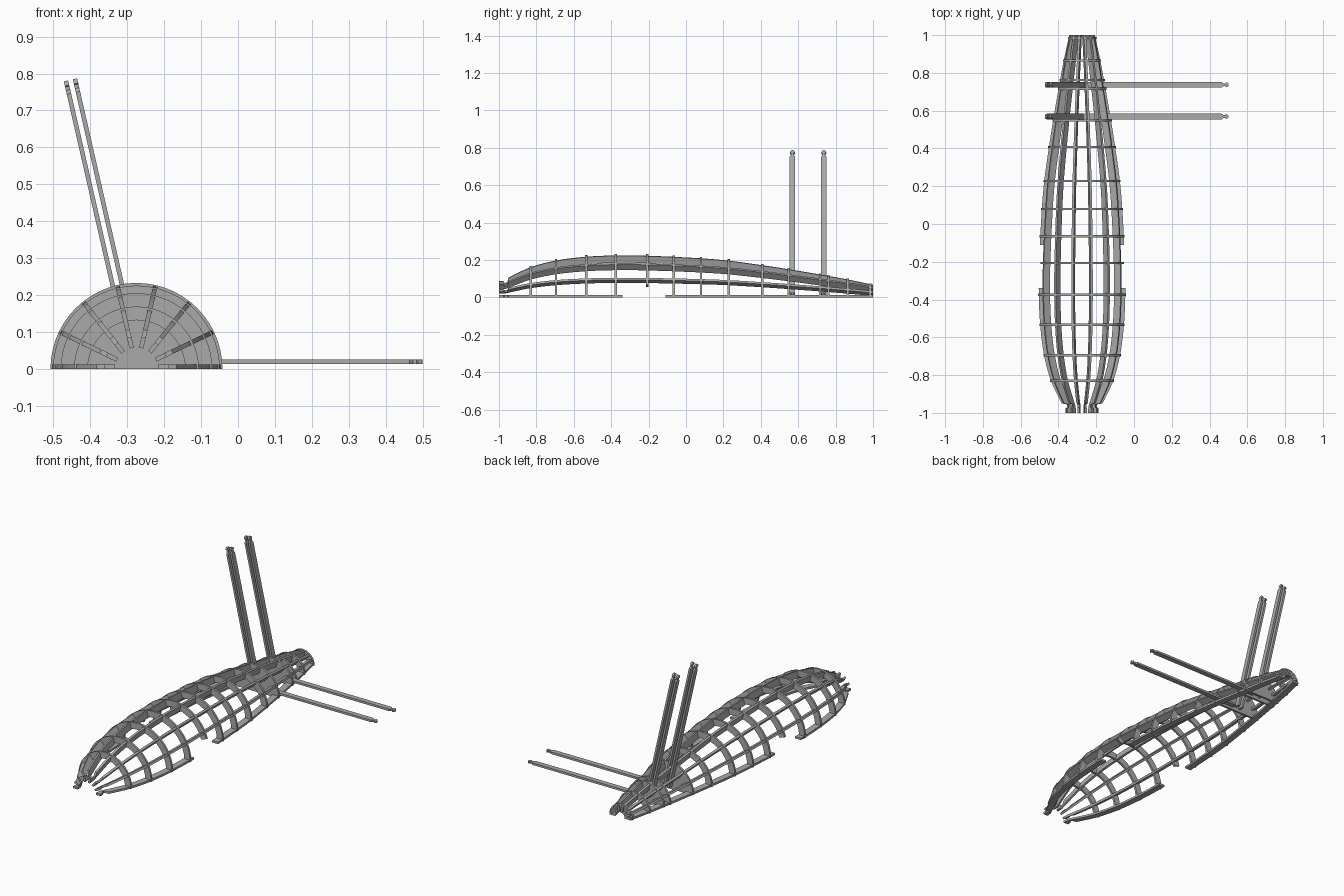
import bpy, bmesh, math
from mathutils import Vector

cube = bpy.data.objects.get("Cube")
if cube:
    bpy.data.objects.remove(cube, do_unlink=True)

grey = bpy.data.materials.new("light_grey")
grey.use_nodes = True
COLOUR = (0.4, 0.4, 0.4, 1)
grey.diffuse_color = COLOUR
grey.node_tree.nodes["Principled BSDF"].inputs["Base Color"].default_value = COLOUR

AXIS = Vector((-0.275, 0, 0))
ALONG = Vector((0, 1, 0))
THICK = 0.012
STEP = math.pi / 7

# Hull radius along the length
PROFILE = [(-0.95, 0.108), (-0.83, 0.165), (-0.69, 0.202), (-0.53, 0.222),
           (-0.37, 0.229), (-0.2, 0.227), (0.08, 0.213), (0.23, 0.2),
           (0.41, 0.175), (0.55, 0.153), (0.73, 0.122), (0.87, 0.096), (1, 0.068)]


def radius(y):
    """Smooth interpolation through the profile points."""
    n = len(PROFILE)
    i = max(k for k in range(n - 1) if PROFILE[k][0] <= y or k == 0)

    def slope(k):
        a, b = PROFILE[max(k - 1, 0)], PROFILE[min(k + 1, n - 1)]
        return (b[1] - a[1]) / (b[0] - a[0])
    (y0, r0), (y1, r1) = PROFILE[i], PROFILE[i + 1]
    h = y1 - y0
    t = (y - y0) / h
    return ((2*t**3 - 3*t*t + 1) * r0 + (t**3 - 2*t*t + t) * h * slope(i)
            + (3*t*t - 2*t**3) * r1 + (t**3 - t*t) * h * slope(i + 1))


def plate(name, outline, u, v, origin, thick=THICK):
    """Flat sheet cut to an outline in the u, v plane, centred on origin."""
    w = u.cross(v).normalized()
    bm = bmesh.new()
    base = [bm.verts.new(origin + u * a + v * b - w * thick / 2) for a, b in outline]
    face = bm.faces.new(base)
    ext = bmesh.ops.extrude_face_region(bm, geom=[face])
    verts = [g for g in ext["geom"] if isinstance(g, bmesh.types.BMVert)]
    bmesh.ops.translate(bm, verts=verts, vec=w * thick)
    bmesh.ops.recalc_face_normals(bm, faces=bm.faces)
    mesh = bpy.data.meshes.new(name)
    bm.to_mesh(mesh)
    bm.free()
    mesh.materials.append(grey)
    obj = bpy.data.objects.new(name, mesh)
    bpy.context.collection.objects.link(obj)
    return obj


def radial(angle):
    return Vector((math.cos(angle), 0, math.sin(angle)))


# Lengthwise strips, with a stepped tab at the nose
def stringer(name, angle, start, end, lift=0.0):
    count = 40
    ys = [start + (end - start) * i / count for i in range(count + 1)]
    outer = [(y, radius(y)) for y in ys]
    inner = [(y, radius(y) - 0.038) for y in reversed(ys)]
    nose = []
    if start < -0.9:
        nose = [(-0.965, 0.062), (-1, 0.058), (-1, 0.088), (-0.975, 0.088),
                (-0.97, 0.078), (-0.955, 0.08)]
    plate(name, outer + inner + nose, ALONG, radial(angle),
          AXIS + Vector((0, 0, lift)))


for i in range(1, 7):
    stringer(f"stringer_{i}", i * STEP, -0.95, 1)
for side, angle in (("left", 0), ("right", math.pi)):
    stringer(f"base_strip_front_{side}", angle, -0.95, -0.34, THICK / 2)
    stringer(f"base_strip_rear_{side}", angle, -0.11, 1, THICK / 2)


# Cross ribs: arched bands, solid bulkheads where the spars pass
def rib(name, y, depth, low=0.0):
    r = radius(y) + 0.004
    count = 28
    angles = [low + (math.pi - 2 * low) * i / count for i in range(count + 1)]
    outline = [(r * math.cos(a), r * math.sin(a)) for a in angles]
    if depth:
        outline += [((r - depth) * math.cos(a), (r - depth) * math.sin(a))
                    for a in reversed(angles)]
    plate(name, outline, Vector((1, 0, 0)), Vector((0, 0, 1)),
          AXIS + ALONG * y)


for i, y in enumerate((-0.83, -0.695, -0.533, -0.375, -0.065, 0.08, 0.228, 0.408, 0.865, 0.985)):
    rib(f"rib_{i + 1}", y, 0.037)
rib("rib_over_opening", -0.207, 0.037, math.radians(17))
for i, y in enumerate((0.548, 0.716, 0.762)):
    rib(f"bulkhead_{i + 1}", y, 0)


# Spars: long flat bars with a necked tip
def spar(name, angle, offset, y, start, end):
    half = 0.015
    side = [(start, half), (end - 0.036, half), (end - 0.026, half * 0.45),
            (end - 0.016, half * 0.45), (end - 0.013, half * 0.9),
            (end - 0.005, half * 0.7), (end, half * 0.3)]
    outline = side + [(a, -b) for a, b in reversed(side)]
    across = radial(angle + math.pi / 2)
    plate(name, outline, radial(angle), ALONG, AXIS + across * offset + ALONG * y)


for place, y in (("front", 0.569), ("rear", 0.737)):
    spar(f"side_spar_{place}", 0, 0.02, y, 0.03, 0.775)
    for half, offset in (("inner", -0.0125), ("outer", 0.0125)):
        spar(f"upright_spar_{place}_{half}", 4 * STEP, offset, y, 0.02, 0.803)
